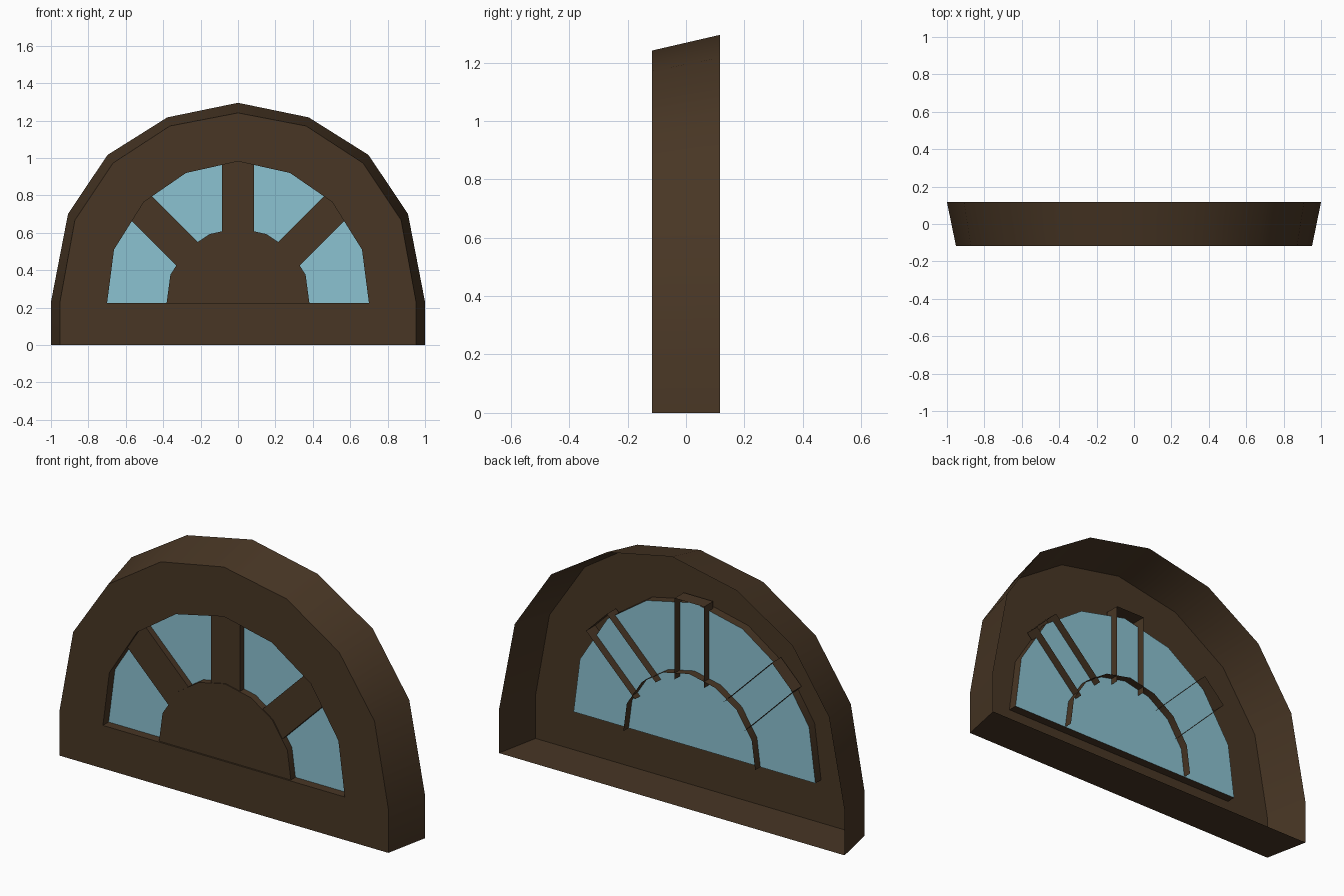
import bpy, bmesh, math

cube = bpy.data.objects.get("Cube")
if cube:
    bpy.data.objects.remove(cube)


def material(name, rgb):
    m = bpy.data.materials.new(name)
    m.use_nodes = True
    m.diffuse_color = (*rgb, 1)
    m.node_tree.nodes["Principled BSDF"].inputs["Base Color"].default_value = (*rgb, 1)
    return m


WOOD = material("dark_wood", (0.065, 0.037, 0.018))
GLASS = material("blue_glass", (0.26, 0.54, 0.64))

FRONT, BACK = -0.117, 0.117
SILL = 0.225
GLASS_Y, BAR_BACK = -0.07, -0.027


def arch(half):
    """Mirror a half arch, listed from the right foot to the crown."""
    return half + [(-x, z) for x, z in reversed(half[:-1])]


def build(name, mat, faces):
    """Make an object from faces given as lists of 3D points."""
    bm = bmesh.new()
    for f in faces:
        bm.faces.new([bm.verts.new(p) for p in f])
    bmesh.ops.remove_doubles(bm, verts=bm.verts, dist=0.0005)
    bmesh.ops.recalc_face_normals(bm, faces=bm.faces)
    mesh = bpy.data.meshes.new(name)
    bm.to_mesh(mesh)
    bm.free()
    mesh.materials.append(mat)
    ob = bpy.data.objects.new(name, mesh)
    bpy.context.collection.objects.link(ob)
    bpy.ops.object.select_all(action="DESELECT")
    ob.select_set(True)
    bpy.context.view_layer.objects.active = ob
    bpy.ops.object.shade_smooth_by_angle(angle=math.radians(35))
    return ob


def flat(points, y):
    return [(x, y, z) for x, z in points]


def strip(a, ya, b, yb, closed=False):
    """Quads joining two matching profiles at two depths."""
    p, q = flat(a, ya), flat(b, yb)
    n = len(p)
    return [[p[i], p[(i + 1) % n], q[(i + 1) % n], q[i]]
            for i in range(n if closed else n - 1)]


# Profiles
outer_back = arch([(1, 0.23), (0.909, 0.70), (0.698, 1.016), (0.378, 1.217), (0, 1.295)])
outer_front = arch([(0.952, 0.23), (0.872, 0.668), (0.668, 0.973), (0.364, 1.171), (0, 1.241)])
opening = arch([(0.70, SILL), (0.663, 0.51), (0.503, 0.765), (0.278, 0.92), (0, 0.982)])
hub = [(x * 0.545, SILL + (z - SILL) * 0.53) for x, z in opening]

# Frame: tapered outer wall, front plate and the reveal round the opening, open at the back
foot_front = [(-0.952, 0), (0.952, 0)]
foot_back = [(-1, 0), (1, 0)]
build("window_frame", WOOD,
      strip(outer_front + foot_front, FRONT, outer_back + foot_back, BACK, True)
      + strip(outer_front, FRONT, opening, FRONT)
      + [flat(foot_front + [outer_front[0], opening[0], opening[-1], outer_front[-1]], FRONT)]
      + strip(opening, FRONT, opening, GLASS_Y, True))

# Glass pane
build("glass_pane", GLASS, [flat(opening, GLASS_Y)])

# Half-round hub with a rim that passes through the glass
HUB_Y = -0.108
build("centre_hub", WOOD, [flat(hub, HUB_Y)] + strip(hub, HUB_Y, hub, BAR_BACK))

# Radiating bars, open at the back
BAR_Y, HALF = -0.103, 0.085
for name, degrees, length in (("right_bar", 45, 0.76), ("middle_bar", 0, 0.785), ("left_bar", -45, 0.76)):
    a = math.radians(degrees)
    local = [(-HALF, 0.36), (-HALF, length), (HALF, length), (HALF, 0.36)]
    bar = [(u * math.cos(a) - r * math.sin(a), SILL - 0.01 + u * math.sin(a) + r * math.cos(a))
           for u, r in local]
    build(name, WOOD, [flat(bar, BAR_Y)] + strip(bar, BAR_Y, bar, BAR_BACK))
